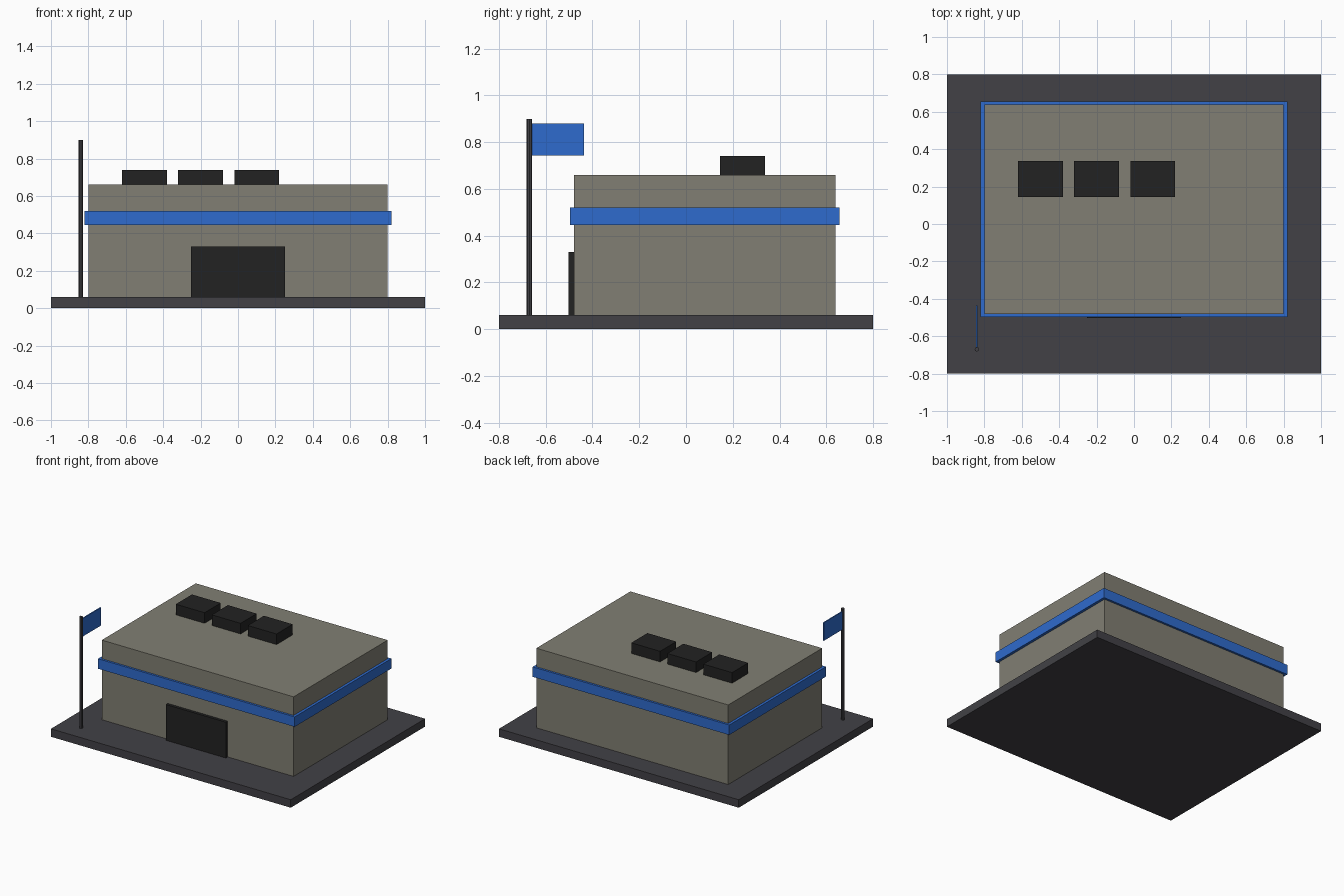
import bpy

default = bpy.data.objects.get("Cube")
if default:
    bpy.data.objects.remove(default, do_unlink=True)


def make_material(name, rgb):
    mat = bpy.data.materials.new(name)
    mat.use_nodes = True
    mat.diffuse_color = (*rgb, 1)
    mat.node_tree.nodes["Principled BSDF"].inputs["Base Color"].default_value = (*rgb, 1)
    return mat


asphalt = make_material("dark asphalt", (0.054, 0.053, 0.061))
wall = make_material("warm grey wall", (0.22, 0.212, 0.172))
blue = make_material("blue", (0.028, 0.147, 0.61))
black = make_material("near black", (0.016, 0.016, 0.016))


def box(name, x, y, z, mat):
    """Box spanning the given (low, high) ranges."""
    spans = (x, y, z)
    bpy.ops.mesh.primitive_cube_add(size=1, location=[(a + b) / 2 for a, b in spans])
    obj = bpy.context.object
    obj.name = name
    obj.scale = [b - a for a, b in spans]
    bpy.ops.object.transform_apply(location=False, rotation=False, scale=True)
    obj.data.materials.append(mat)
    return obj


# Ground slab and building
box("ground_slab", (-1, 1), (-0.8, 0.8), (0, 0.06), asphalt)
box("building", (-0.8, 0.8), (-0.48, 0.64), (0.06, 0.66), wall)
box("wall_band", (-0.82, 0.82), (-0.496, 0.656), (0.445, 0.52), blue)
box("entrance", (-0.25, 0.25), (-0.502, -0.478), (0.06, 0.33), black)

# Rooftop units
for i in range(3):
    left = -0.62 + 0.3 * i
    box(f"roof_unit_{i + 1}", (left, left + 0.24), (0.145, 0.337), (0.66, 0.74), black)

# Flag and pole
bpy.ops.mesh.primitive_cylinder_add(vertices=8, radius=0.012, depth=0.84,
                                    location=(-0.84, -0.67, 0.48))
pole = bpy.context.object
pole.name = "flag_pole"
pole.data.materials.append(asphalt)
box("flag", (-0.844, -0.836), (-0.664, -0.436), (0.744, 0.88), blue)
